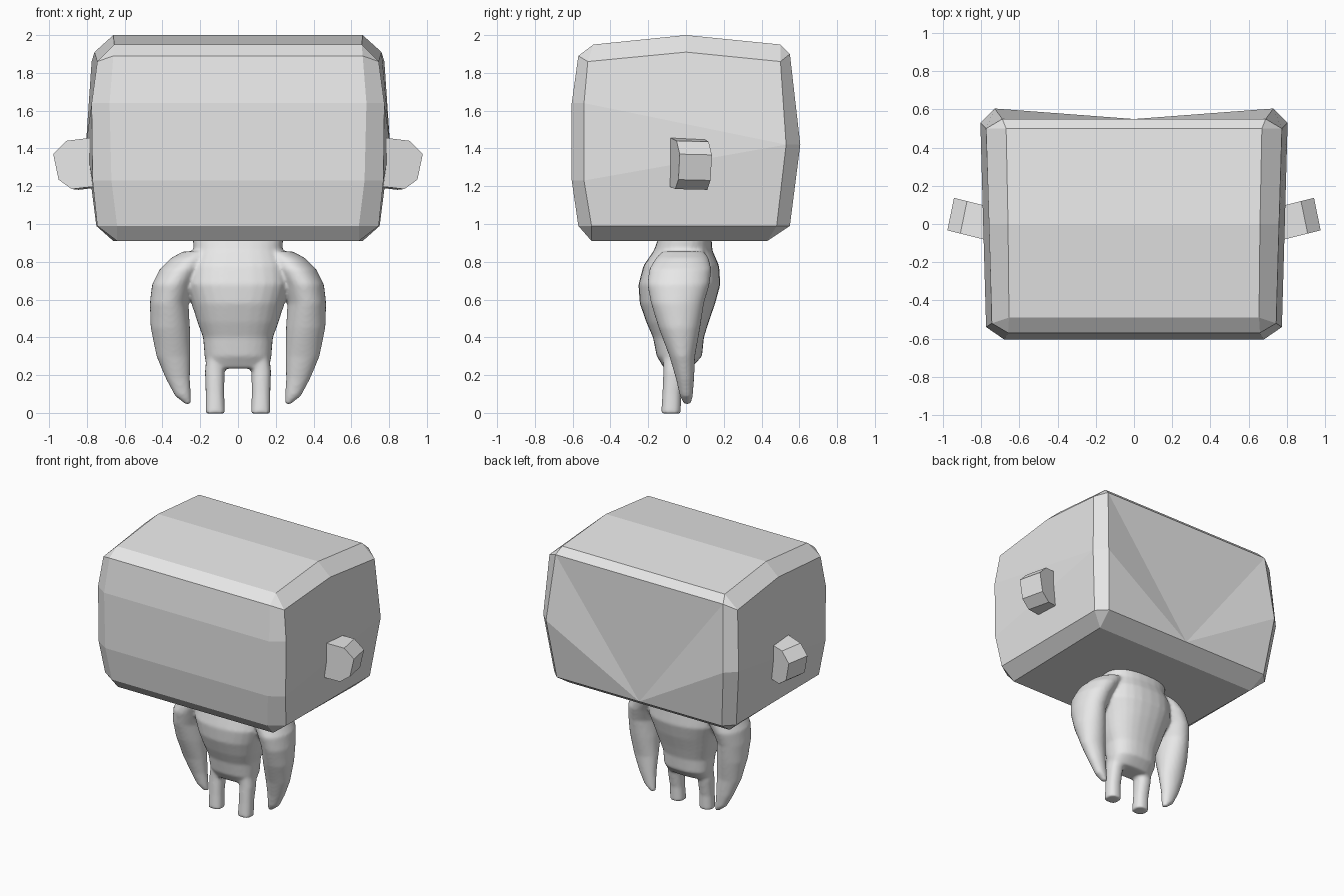
import bpy, bmesh, math

if "Cube" in bpy.data.objects:
    bpy.data.objects.remove(bpy.data.objects["Cube"])

grey = bpy.data.materials.new("plain grey")
grey.diffuse_color = (0.8, 0.8, 0.8, 1)
grey.use_nodes = True
grey.node_tree.nodes["Principled BSDF"].inputs["Base Color"].default_value = grey.diffuse_color


def finish(bm, name):
    bmesh.ops.recalc_face_normals(bm, faces=bm.faces)
    mesh = bpy.data.meshes.new(name)
    bm.to_mesh(mesh)
    bm.free()
    mesh.materials.append(grey)
    obj = bpy.data.objects.new(name, mesh)
    bpy.context.collection.objects.link(obj)
    return obj


# Head: a wide chamfered block; (x, y, z) of the outer loop and the side panel loop
OUTER = [(.655, -.49, 1.95), (.66, -.57, 1.89), (.68, -.605, 1.64), (.67, -.605, 1.23),
         (.64, -.57, .99), (.64, -.50, .91), (.66, .43, .91), (.68, .55, .99),
         (.73, .605, 1.42), (.69, .55, 1.90), (.67, .50, 1.95), (.66, 0, 2.0)]
PANEL = [(.745, -.52, 1.86), (.775, -.54, 1.64), (.77, -.54, 1.23), (.745, -.50, .99),
         (.75, .48, .99), (.805, .53, 1.42), (.775, .50, 1.86), (.76, 0, 1.91)]
LINK = [0, 0, 1, 2, 3, 3, 4, 4, 5, 6, 6, 7]   # panel point beside each outer point

bm = bmesh.new()
rings = []
for s in (1, -1):
    outer = [bm.verts.new((s * x, y, z)) for x, y, z in OUTER]
    panel = [bm.verts.new((s * x, y, z)) for x, y, z in PANEL]
    rings.append(outer)
    for i in range(12):
        j = (i + 1) % 12
        a, b = panel[LINK[i]], panel[LINK[j]]
        bm.faces.new([outer[i], outer[j], b] + ([a] if a != b else []))
    # side panel folds along two lines meeting at the back
    for ids in ((1, 0, 7, 6, 5), (1, 5, 2), (2, 5, 4, 3)):
        bm.faces.new([panel[k] for k in ids])
r, l = rings
dent = bm.verts.new((0, .55, .99))            # back faces fan out from this point
for i in range(12):
    j = (i + 1) % 12
    if i in (7, 8):
        for o in rings:
            bm.faces.new([o[i], o[j], dent])
    elif i == 6:
        bm.faces.new([r[6], r[7], dent, l[7], l[6]])
    else:
        bm.faces.new([r[i], r[j], l[j], l[i]])
bm.faces.new([r[9], l[9], dent])
finish(bm, "head")

# Ears: flat hexagons, swept slightly backward
EAR = [(.75, 1.46), (.91, 1.44), (.978, 1.37), (.95, 1.235), (.88, 1.185), (.75, 1.20)]
for s, side in ((1, "right"), (-1, "left")):
    bm = bmesh.new()
    front = [bm.verts.new((s * x, -.085 + (x - .77) * .25, z)) for x, z in EAR]
    back = [bm.verts.new((s * (x - .035), .085 + (x - .77) * .25, z - .004)) for x, z in EAR]
    bm.faces.new(front)
    bm.faces.new(back)
    for i in range(6):
        j = (i + 1) % 6
        bm.faces.new([front[i], front[j], back[j], back[i]])
    finish(bm, "ear_" + side)


# Body: stacked oval sections (z, centre x, half width, centre y, half depth)
def loft(bm, sections, s=1, power=2.0, n=28):
    loops = []
    for z, cx, hx, cy, hy in sections:
        loop = []
        for k in range(n):
            c, d = math.cos(2 * math.pi * k / n), math.sin(2 * math.pi * k / n)
            x = cx + hx * math.copysign(abs(c) ** (2 / power), c)
            y = cy + hy * math.copysign(abs(d) ** (2 / power), d)
            loop.append(bm.verts.new((s * x, y, z)))
        loops.append(loop)
    for a, b in zip(loops, loops[1:]):
        for k in range(n):
            m = (k + 1) % n
            bm.faces.new([a[k], a[m], b[m], b[k]])
    bm.faces.new(loops[0])
    bm.faces.new(loops[-1])


TORSO = [(.235, 0, .165, -.045, .07), (.30, 0, .177, -.035, .12), (.40, 0, .185, -.04, .135),
         (.48, 0, .215, -.045, .165), (.58, 0, .245, -.045, .20), (.68, 0, .28, -.035, .217),
         (.78, 0, .27, -.025, .20), (.86, 0, .235, -.015, .155), (.93, 0, .24, -.005, .14)]
LEG = [(-.004, .12, .052, -.08, .052), (.10, .122, .049, -.075, .05),
       (.22, .123, .052, -.06, .06), (.32, .115, .05, -.05, .07)]
ARM = [(.045, .262, .014, .008, .02), (.09, .292, .042, .002, .034), (.18, .318, .064, -.005, .048),
       (.30, .342, .09, -.02, .068), (.45, .358, .104, -.035, .11), (.58, .365, .102, -.045, .14),
       (.68, .345, .11, -.04, .165), (.76, .30, .115, -.03, .165), (.82, .25, .105, -.02, .14),
       (.855, .21, .08, -.015, .11)]

bm = bmesh.new()
loft(bm, TORSO, power=2.4)
for s in (1, -1):
    loft(bm, LEG, s, power=2.3)
    loft(bm, ARM, s)
body = finish(bm, "body")
blend = body.modifiers.new("blend", 'REMESH')
blend.mode = 'VOXEL'
blend.voxel_size = 0.011
blend.use_smooth_shade = True
soften = body.modifiers.new("soften", 'SMOOTH')
soften.factor = 0.5
soften.iterations = 5
